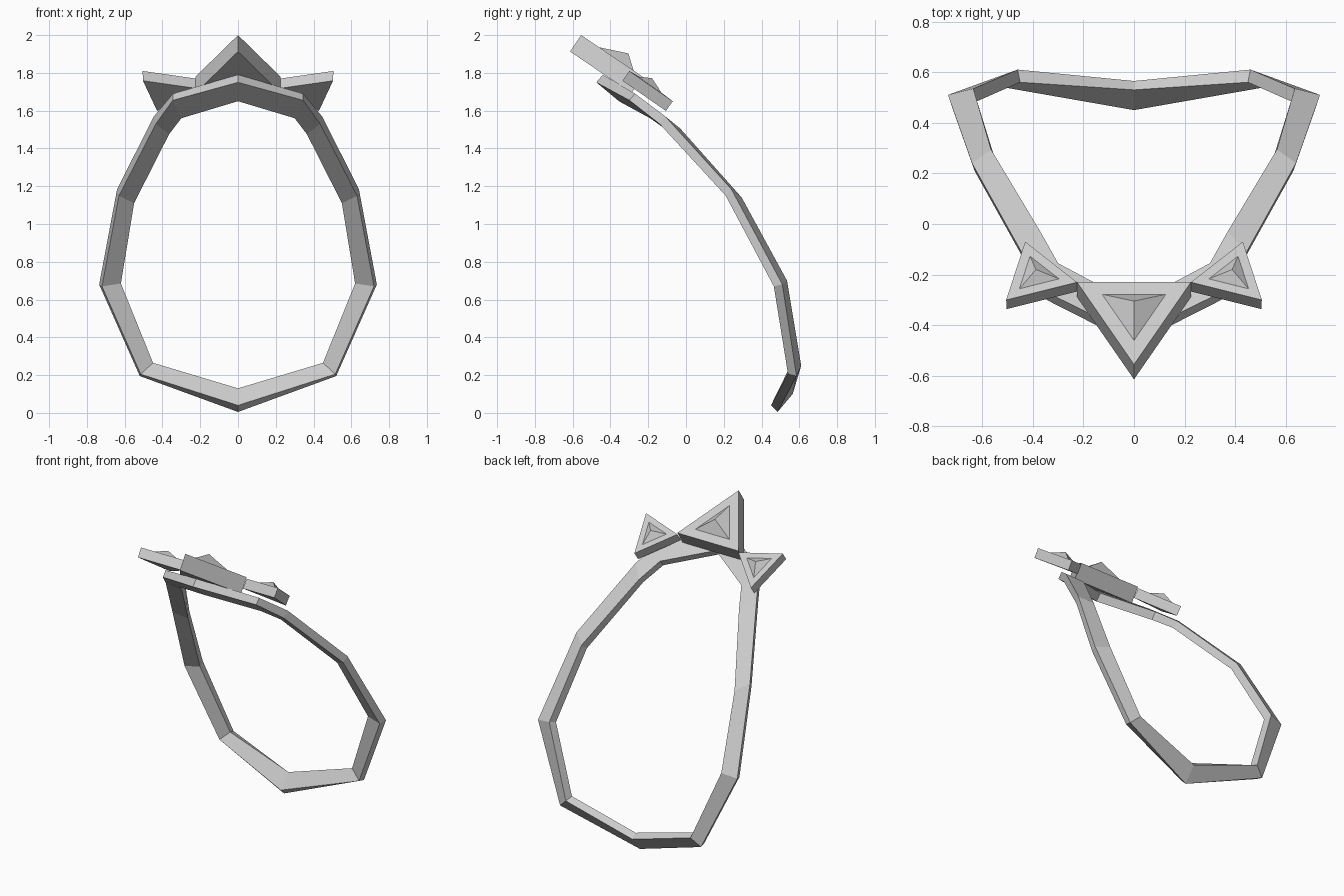
import bpy
import bmesh
from mathutils import Vector

default_cube = bpy.data.objects.get("Cube")
if default_cube:
    bpy.data.objects.remove(default_cube, do_unlink=True)

# One plain grey metal for everything
metal = bpy.data.materials.new("light_grey_metal")
metal.use_nodes = True
grey = (0.6, 0.6, 0.6, 1.0)
metal.diffuse_color = grey
metal.node_tree.nodes["Principled BSDF"].inputs["Base Color"].default_value = grey


def make_object(name, bm):
    """Turn a bmesh into a flat shaded object of the shared material."""
    bmesh.ops.recalc_face_normals(bm, faces=bm.faces)
    mesh = bpy.data.meshes.new(name)
    bm.to_mesh(mesh)
    bm.free()
    mesh.materials.append(metal)
    obj = bpy.data.objects.new(name, mesh)
    bpy.context.collection.objects.link(obj)
    return obj


def add_mirror(obj):
    """Complete an object across the middle plane."""
    mirror = obj.modifiers.new("mirror", "MIRROR")
    mirror.use_axis[0] = True
    mirror.use_clip = True


def loft(name, sections):
    """Bridge four-cornered sections into an open-ended strip."""
    bm = bmesh.new()
    rings = [[bm.verts.new(corner) for corner in section] for section in sections]
    for ring, following in zip(rings, rings[1:]):
        for i in range(4):
            j = (i + 1) % 4
            bm.faces.new((ring[i], ring[j], following[j], following[i]))
    return make_object(name, bm)


def triangle_ornament(name, corners, thickness, stud_height, stud_scale=0.56):
    """Thick triangular plate with a low pyramid stud on its face."""
    top = [Vector(c) for c in corners]
    normal = (top[1] - top[0]).cross(top[2] - top[0]).normalized()
    if normal.z < 0:
        normal.negate()
    centre = sum(top, Vector()) / 3
    bm = bmesh.new()
    upper = [bm.verts.new(c) for c in top]
    lower = [bm.verts.new(c - normal * thickness) for c in top]
    inset = [bm.verts.new(centre.lerp(c, stud_scale)) for c in top]
    apex = bm.verts.new(centre + normal * stud_height)
    bm.faces.new(lower)
    for i in range(3):
        j = (i + 1) % 3
        bm.faces.new((upper[i], upper[j], lower[j], lower[i]))
        bm.faces.new((upper[i], upper[j], inset[j], inset[i]))
        bm.faces.new((inset[i], inset[j], apex))
    return make_object(name, bm)


# Band: corners run outer front, outer back, inner back, inner front
band_sections = [
    ((0, -.475, 1.75), (0, -.44, 1.79), (0, -.315, 1.69), (0, -.355, 1.65)),
    ((.345, -.3, 1.655), (.345, -.27, 1.69), (.3, -.155, 1.6), (.3, -.19, 1.56)),
    ((.435, -.14, 1.53), (.445, -.11, 1.57), (.37, -.03, 1.505), (.365, -.07, 1.475)),
    ((.63, .21, 1.15), (.64, .24, 1.185), (.565, .295, 1.14), (.55, .26, 1.11)),
    ((.72, .465, .67), (.735, .51, .68), (.635, .535, .7), (.62, .485, .685)),
    ((.515, .54, .205), (.52, .585, .195), (.46, .61, .25), (.45, .56, .265)),
    ((0, .45, .04), (0, .485, .005), (0, .565, .1), (0, .53, .13)),
]
band = loft("collar_band", band_sections)
add_mirror(band)

# Large central ornament
triangle_ornament("centre_ornament",
                  [(-.225, -.23, 1.78), (.225, -.23, 1.78), (0, -.555, 2)],
                  thickness=.105, stud_height=.06)

# Smaller ornaments on both sides
side = triangle_ornament("side_ornaments",
                         [(.43, -.07, 1.65), (.505, -.3, 1.81), (.225, -.23, 1.77)],
                         thickness=.063, stud_height=.035)
add_mirror(side)
